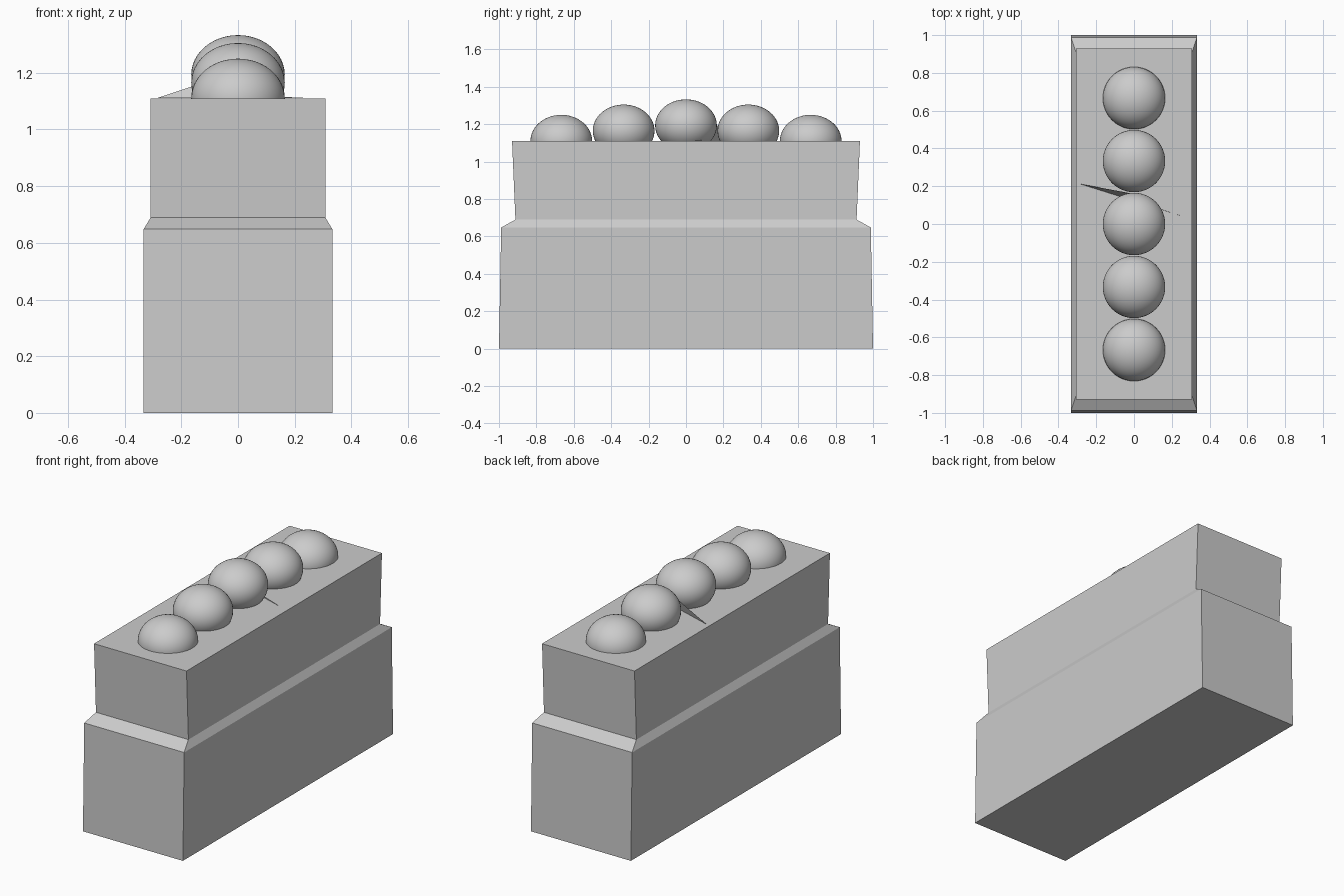
import bpy, bmesh

if "Cube" in bpy.data.objects:
    bpy.data.objects.remove(bpy.data.objects["Cube"])

grey = bpy.data.materials.new("light grey")
grey.diffuse_color = (0.6, 0.6, 0.6, 1)
grey.use_nodes = True
grey.node_tree.nodes["Principled BSDF"].inputs["Base Color"].default_value = grey.diffuse_color


def add_object(name, bm):
    mesh = bpy.data.meshes.new(name)
    bm.to_mesh(mesh)
    bm.free()
    mesh.materials.append(grey)
    obj = bpy.data.objects.new(name, mesh)
    bpy.context.collection.objects.link(obj)
    return obj


# Stepped body: rectangular sections (half width, half length, height)
sections = [(0.333, 1.0, 0.0), (0.333, 0.988, 0.648),
            (0.308, 0.912, 0.69), (0.308, 0.93, 1.11)]
bm = bmesh.new()
rings = [[bm.verts.new((sx * w, sy * l, z))
          for sx, sy in ((-1, -1), (1, -1), (1, 1), (-1, 1))]
         for w, l, z in sections]
for low, high in zip(rings, rings[1:]):
    for i in range(4):
        j = (i + 1) % 4
        bm.faces.new((low[i], low[j], high[j], high[i]))
bm.faces.new(rings[0][::-1])
bm.faces.new(rings[-1])
add_object("body", bm)

# Row of five squashed domes, highest in the middle
for i, z in zip(range(-2, 3), (1.11, 1.165, 1.193, 1.165, 1.11)):
    bm = bmesh.new()
    bmesh.ops.create_uvsphere(bm, u_segments=48, v_segments=24, radius=1)
    for v in bm.verts:
        v.co = (v.co.x * 0.165, v.co.y * 0.165 + i / 3, v.co.z * 0.14 + z)
    for f in bm.faces:
        f.smooth = True
    add_object("dome_%d" % (i + 3), bm)

# Thin fin crossing the top beneath the middle dome
bm = bmesh.new()
fin = [(-0.285, 0.212, 1.111), (0.25, 0.043, 1.111),
       (0.1, 0.092, 1.118), (-0.02, 0.163, 1.2)]
bm.faces.new([bm.verts.new(p) for p in fin])
add_object("fin", bm)
